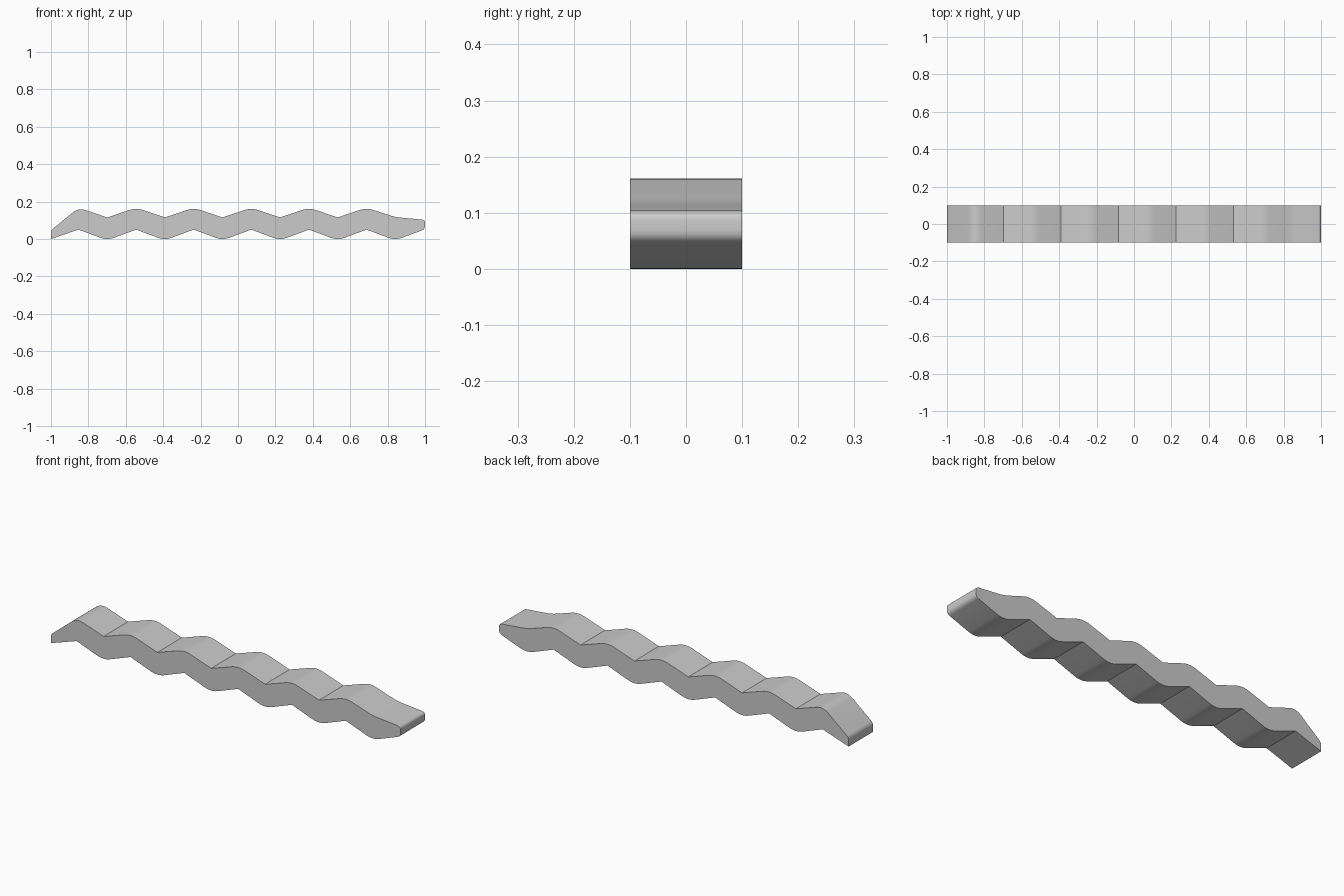
import bpy, bmesh
from mathutils import Vector

if "Cube" in bpy.data.objects:
    bpy.data.objects.remove(bpy.data.objects["Cube"])

PITCH = 0.308          # zigzag wavelength
X0 = -0.853            # first crest


def rounded(corners, steps=6):
    """Replace each (x, z, r) corner with a smooth curve that starts r before it."""
    pts = []
    n = len(corners)
    for i, (x, z, r) in enumerate(corners):
        p = Vector((x, z))
        if r == 0:
            pts.append(p)
            continue
        a = p + (Vector(corners[i - 1][:2]) - p).normalized() * r
        b = p + (Vector(corners[(i + 1) % n][:2]) - p).normalized() * r
        for k in range(steps + 1):
            t = k / steps
            pts.append(a * (1 - t) ** 2 + p * 2 * t * (1 - t) + b * t * t)
    return pts


# Underside, left to right: sharp inner creases, rounded low points
profile = [(-1, 0, 0)]
for i in range(6):
    x = X0 + i * PITCH
    profile += [(x, 0.05, 0), (x + PITCH / 2, -0.007, 0.04)]
# Blunt right end
profile += [(1, 0.052, 0.018), (1, 0.102, 0.018), (0.84, 0.117, 0.03)]
# Top, right to left: rounded crests, sharp valleys
for i in reversed(range(6)):
    x = X0 + i * PITCH
    profile.append((x, 0.167, 0.04))
    if i:
        profile.append((x - PITCH / 2, 0.115, 0))
# Low left end
profile.append((-1, 0.046, 0.015))

# Extrude the profile across the width
bm = bmesh.new()
face = bm.faces.new([bm.verts.new((p.x, -0.1, p.y)) for p in rounded(profile)])
ext = bmesh.ops.extrude_face_region(bm, geom=[face], use_keep_orig=True)
bmesh.ops.translate(bm, vec=(0, 0.2, 0),
                    verts=[g for g in ext["geom"] if isinstance(g, bmesh.types.BMVert)])
bmesh.ops.recalc_face_normals(bm, faces=bm.faces)
mesh = bpy.data.meshes.new("zigzag_strip")
bm.to_mesh(mesh)
bm.free()
strip = bpy.data.objects.new("zigzag_strip", mesh)
bpy.context.collection.objects.link(strip)
bpy.context.view_layer.objects.active = strip
strip.select_set(True)
bpy.ops.object.shade_smooth_by_angle(angle=0.4)
